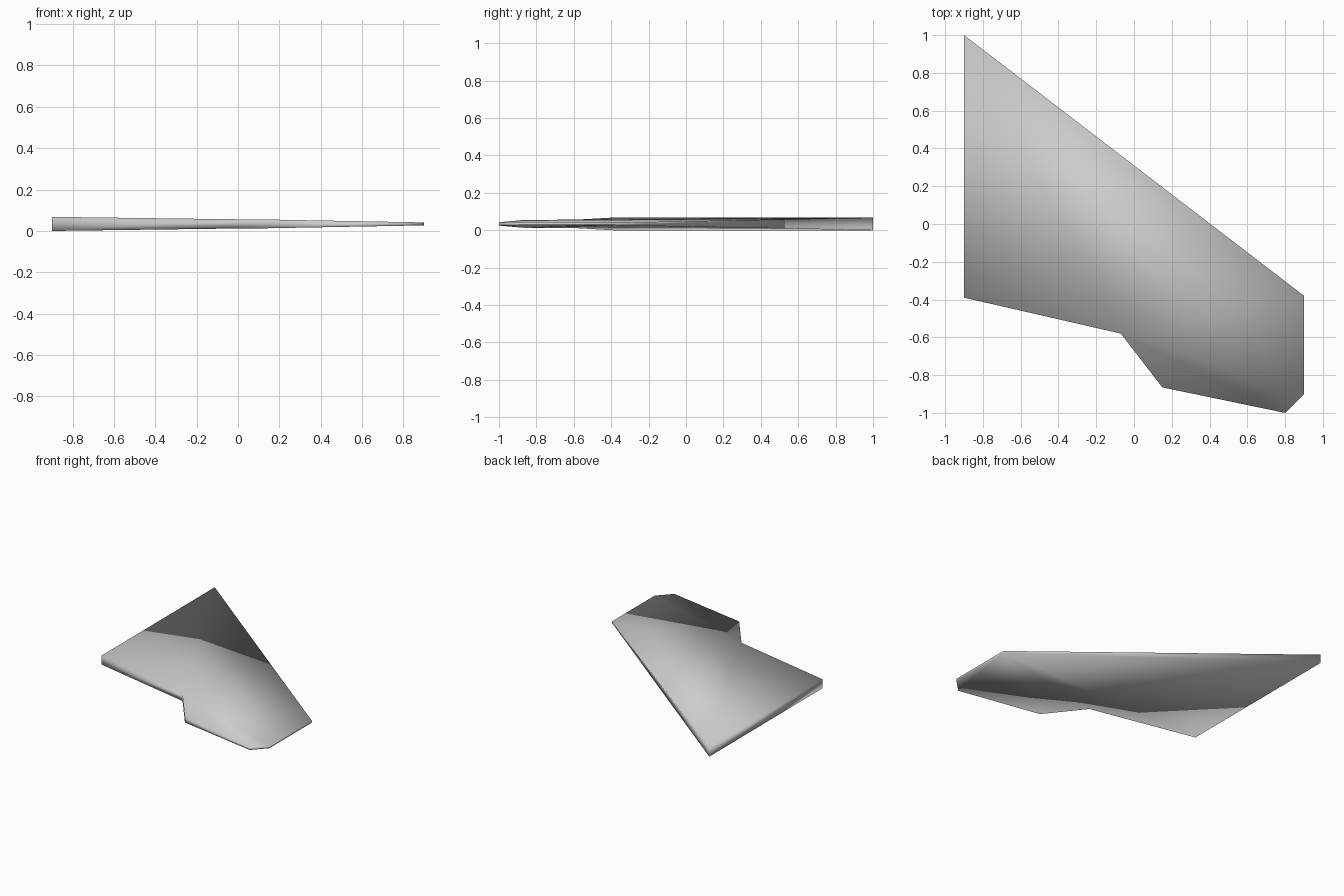
import bpy, bmesh

cube = bpy.data.objects.get("Cube")
if cube:
    bpy.data.objects.remove(cube, do_unlink=True)

# Plain grey skin
grey = bpy.data.materials.new("grey")
grey.use_nodes = True
colour = (0.6, 0.6, 0.6, 1)
grey.diffuse_color = colour
grey.node_tree.nodes["Principled BSDF"].inputs["Base Color"].default_value = colour

# Wing outline, counter-clockwise: x, y, half thickness
root_back, root_front, inner, notch, front, corner, tip_back = range(7)
outline = [(-0.9, 1.0, 0.034), (-0.9, -0.39, 0.034), (-0.07, -0.58, 0.023),
           (0.15, -0.865, 0.021), (0.8, -1.0, 0.009), (0.9, -0.9, 0.007),
           (0.9, -0.38, 0.007)]
middle = 0.034

bm = bmesh.new()
upper = [bm.verts.new((x, y, middle + h)) for x, y, h in outline]
lower = [bm.verts.new((x, y, middle - h)) for x, y, h in outline]

# Upper skin
for tri in ((root_back, root_front, inner), (root_back, inner, tip_back),
            (inner, notch, front), (inner, front, corner),
            (inner, corner, tip_back)):
    bm.faces.new([upper[i] for i in tri])

# Lower skin, fanned from the rear of the tip
for i in range(tip_back - 1):
    bm.faces.new((lower[tip_back], lower[i + 1], lower[i]))

# Edge walls
for i in range(len(outline)):
    j = (i + 1) % len(outline)
    bm.faces.new((lower[i], lower[j], upper[j], upper[i]))

bmesh.ops.recalc_face_normals(bm, faces=bm.faces)
for face in bm.faces:
    face.smooth = True

mesh = bpy.data.meshes.new("wing")
bm.to_mesh(mesh)
bm.free()
mesh.materials.append(grey)
wing = bpy.data.objects.new("wing", mesh)
bpy.context.collection.objects.link(wing)
